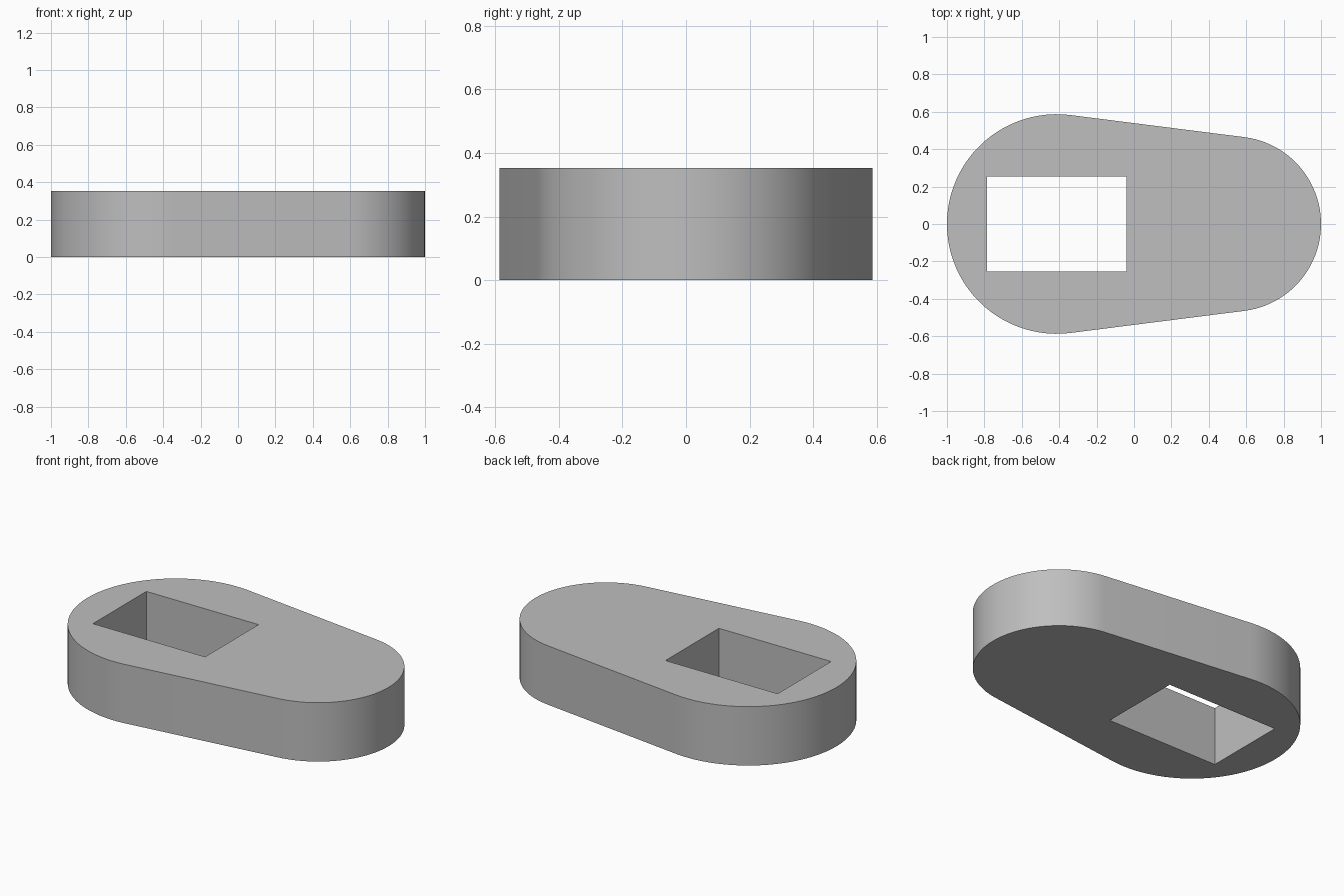
import bpy
import bmesh
from math import asin, cos, sin, pi, radians

cube = bpy.data.objects.get("Cube")
if cube:
    bpy.data.objects.remove(cube, do_unlink=True)

HEIGHT = 0.353
BIG_R, SMALL_R = 0.587, 0.468
BIG_X, SMALL_X = BIG_R - 1, 1 - SMALL_R
HOLE_X, HOLE_Y = 0.372, 0.253
STEPS = 48


def arc(cx, r, start, end):
    angles = [start + (end - start) * i / STEPS for i in range(STEPS + 1)]
    return [(cx + r * cos(a), r * sin(a)) for a in angles]


def add_loop(bm, points):
    verts = [bm.verts.new((x, y, 0)) for x, y in points]
    return [bm.edges.new((v, verts[(i + 1) % len(verts)])) for i, v in enumerate(verts)]


# Outline: two round ends joined by their common tangents
tangent = pi / 2 - asin((BIG_R - SMALL_R) / (SMALL_X - BIG_X))
outline = arc(SMALL_X, SMALL_R, -tangent, tangent)
outline += arc(BIG_X, BIG_R, tangent, 2 * pi - tangent)

# Rectangular through hole centred on the big end
hole = [(BIG_X + sx * HOLE_X, sy * HOLE_Y)
        for sx, sy in ((-1, -1), (1, -1), (1, 1), (-1, 1))]

# Fill between the loops and extrude to a solid plate
bm = bmesh.new()
edges = add_loop(bm, outline) + add_loop(bm, hole)
bmesh.ops.triangle_fill(bm, edges=edges, use_beauty=True)
top = bmesh.ops.extrude_face_region(bm, geom=bm.faces[:], use_keep_orig=True)["geom"]
bmesh.ops.translate(bm, vec=(0, 0, HEIGHT),
                    verts=[g for g in top if isinstance(g, bmesh.types.BMVert)])
bmesh.ops.recalc_face_normals(bm, faces=bm.faces[:])
mesh = bpy.data.meshes.new("link_plate")
bm.to_mesh(mesh)
bm.free()
plate = bpy.data.objects.new("link_plate", mesh)
bpy.context.collection.objects.link(plate)

# Plain grey material
grey = bpy.data.materials.new("light_grey")
grey.use_nodes = True
colour = (0.52, 0.52, 0.52, 1)
grey.diffuse_color = colour
grey.node_tree.nodes["Principled BSDF"].inputs["Base Color"].default_value = colour
mesh.materials.append(grey)

# Smooth round ends, crisp rims and hole corners
bpy.ops.object.select_all(action="DESELECT")
plate.select_set(True)
bpy.context.view_layer.objects.active = plate
bpy.ops.object.shade_smooth_by_angle(angle=radians(30))
